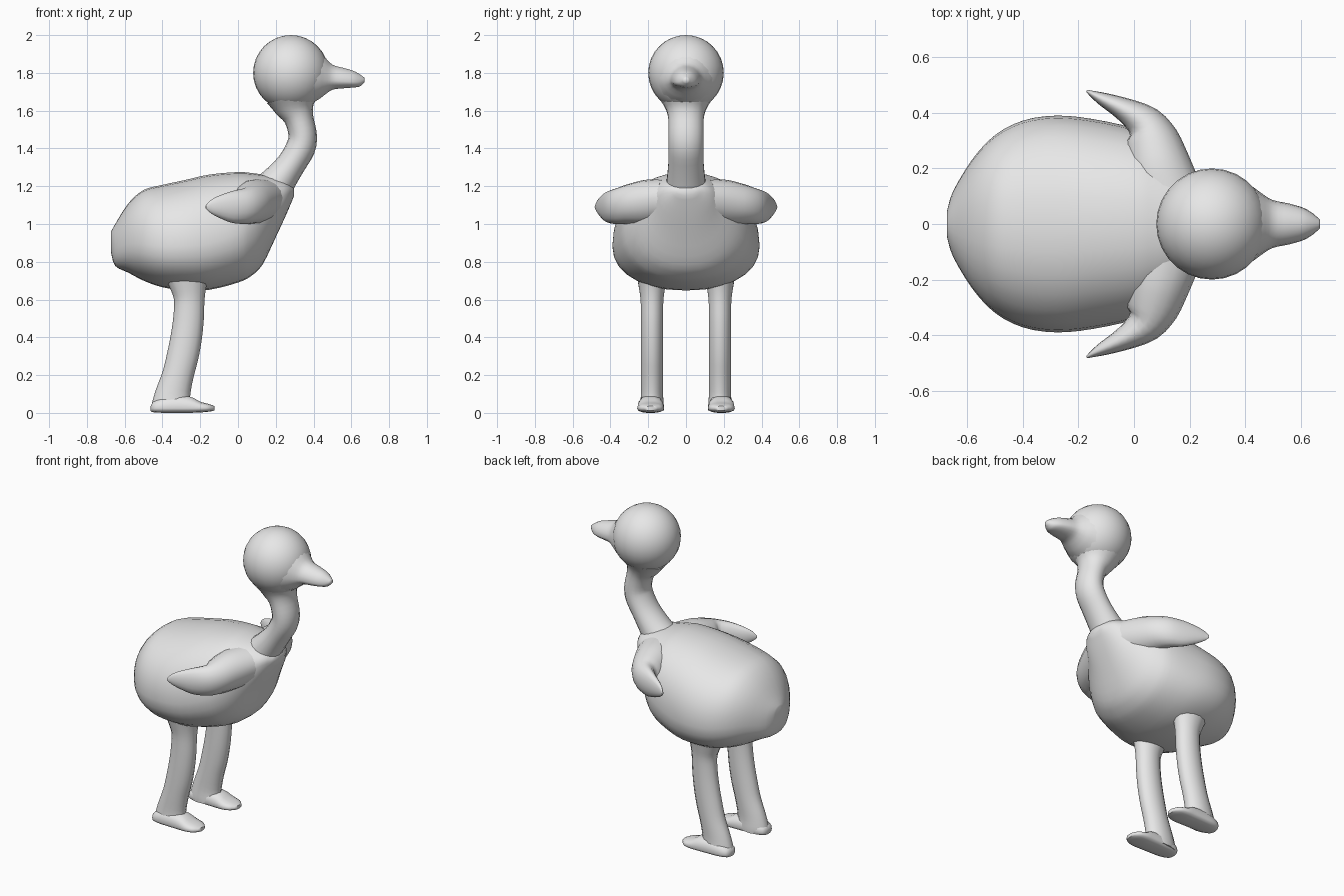
import bpy, bmesh, math
from mathutils import Vector

if "Cube" in bpy.data.objects:
    bpy.data.objects.remove(bpy.data.objects["Cube"])

grey = bpy.data.materials.new("soft_grey")
grey.diffuse_color = (0.8, 0.8, 0.8, 1)
grey.use_nodes = True
grey.node_tree.nodes["Principled BSDF"].inputs["Base Color"].default_value = grey.diffuse_color


def finish(name, bm):
    bmesh.ops.recalc_face_normals(bm, faces=bm.faces)
    mesh = bpy.data.meshes.new(name)
    bm.to_mesh(mesh)
    bm.free()
    mesh.materials.append(grey)
    ob = bpy.data.objects.new(name, mesh)
    bpy.context.collection.objects.link(ob)
    bpy.ops.object.select_all(action='DESELECT')
    ob.select_set(True)
    bpy.context.view_layer.objects.active = ob
    bpy.ops.object.shade_smooth_by_angle(angle=math.radians(60))
    return ob


def refine(rows, steps=3):
    """Catmull-Rom interpolation of the stations."""
    out = []
    for i in range(len(rows) - 1):
        p0, p1 = rows[max(i - 1, 0)], rows[i]
        p2, p3 = rows[i + 1], rows[min(i + 2, len(rows) - 1)]
        for k in range(steps):
            t = k / steps
            out.append([b + 0.5 * t * (c - a + t * (2*a - 5*b + 4*c - d + t * (3*(b - c) + d - a)))
                        for a, b, c, d in zip(p0, p1, p2, p3)])
    out.append(list(rows[-1]))
    return out


def loft(name, rows, ref, sides=16, power=2.0):
    """Rows are x, y, z, half size across, half size along ref, half size against ref."""
    rows = refine(rows)
    ref = Vector(ref)
    bm = bmesh.new()
    rings = []
    for i, (x, y, z, w, up, down) in enumerate(rows):
        a, b = rows[max(i - 1, 0)], rows[min(i + 1, len(rows) - 1)]
        side = (Vector(b[:3]) - Vector(a[:3])).cross(ref).normalized()
        ring = []
        for k in range(sides):
            ang = math.tau * k / sides
            c, s = math.cos(ang), math.sin(ang)
            c = math.copysign(abs(c) ** (2 / power), c)
            s = math.copysign(abs(s) ** (2 / power), s)
            h = max(up if s > 0 else down, 0.002)
            ring.append(bm.verts.new(Vector((x, y, z)) + side * c * max(w, 0.002) + ref * s * h))
        rings.append(ring)
    for r0, r1 in zip(rings, rings[1:]):
        for k in range(sides):
            n = (k + 1) % sides
            bm.faces.new((r0[k], r0[n], r1[n], r1[k]))
    bm.faces.new(rings[0])
    bm.faces.new(rings[-1])
    return finish(name, bm)


Y, Z = (0, 1, 0), (0, 0, 1)

# Body: x, bottom, top, half width, relative height of widest line
body = [(-.672, .85, .96, .05, .45), (-.65, .778, 1.0, .12, .45), (-.58, .742, 1.11, .235, .42),
        (-.50, .70, 1.18, .32, .40), (-.40, .665, 1.207, .372, .40), (-.28, .65, 1.233, .39, .40),
        (-.15, .652, 1.262, .378, .40), (0, .69, 1.275, .345, .44), (.07, .725, 1.27, .31, .48),
        (.13, .785, 1.262, .26, .53), (.20, .93, 1.25, .185, .58), (.26, 1.06, 1.225, .125, .60),
        (.297, 1.15, 1.19, .05, .5)]
loft("body", [(x, 0, b + (t - b) * f, w, (t - b) * (1 - f), (t - b) * f)
              for x, b, t, w, f in body], Z, 28, 2.2)

# Neck, flared into chest and head
neck = [(.14, 1.13, .13, .12), (.205, 1.215, .095, .105), (.28, 1.315, .077, .095),
        (.332, 1.405, .078, .093), (.342, 1.475, .075, .093), (.322, 1.56, .078, .095),
        (.303, 1.615, .107, .11), (.29, 1.67, .14, .145)]
loft("neck", [(x, 0, z, w, d, d) for x, z, w, d in neck], Y, 18)

# Head
bm = bmesh.new()
bmesh.ops.create_uvsphere(bm, u_segments=28, v_segments=16, radius=0.2)
bmesh.ops.translate(bm, verts=bm.verts, vec=(.28, 0, 1.8))
finish("head", bm)

# Beak: x, centre height, half width, up, down
beak = [(.38, 1.78, .165, .165, .15), (.43, 1.77, .132, .145, .11), (.46, 1.765, .11, .12, .082),
        (.50, 1.76, .086, .085, .05), (.56, 1.755, .073, .072, .037), (.61, 1.752, .058, .06, .03),
        (.645, 1.753, .037, .04, .025), (.67, 1.762, .014, .012, .012)]
loft("beak", [(x, 0, z, w, u, d) for x, z, w, u, d in beak], Z, 18)

leg = [(-.27, .74, .125, .085), (-.263, .67, .098, .072), (-.258, .60, .081, .062),
       (-.262, .50, .081, .06), (-.274, .40, .083, .06), (-.293, .30, .084, .06),
       (-.318, .20, .083, .06), (-.345, .10, .093, .06), (-.352, .04, .105, .064),
       (-.352, .015, .105, .064)]
foot = [(-.462, .02, .012, .015), (-.448, .048, .035, .021), (-.40, .064, .06, .024),
        (-.32, .068, .07, .024), (-.25, .07, .062, .024), (-.20, .071, .036, .022),
        (-.155, .06, .024, .018), (-.125, .028, .012, .012)]
wing = [(.11, .12, 1.14, .13, .10, .14), (.085, .22, 1.125, .115, .108, .13),
        (.062, .31, 1.11, .095, .10, .11), (.035, .365, 1.10, .067, .09, .10),
        (-.035, .412, 1.09, .043, .083, .083), (-.11, .448, 1.088, .025, .058, .05),
        (-.15, .468, 1.09, .012, .032, .028), (-.17, .48, 1.09, .004, .008, .008)]

# Paired legs, feet and wings
for label, s in (("left", 1), ("right", -1)):
    loft(label + "_leg", [(x, s * .18, z, w, d, d) for x, z, w, d in leg], Y, 14)
    loft(label + "_foot", [(x, s * .187, .024, w, u, d) for x, w, u, d in foot], Z, 14, 2.5)
    loft(label + "_wing", [(x, s * y, z, w, u, d) for x, y, z, w, u, d in wing], Z, 16)
